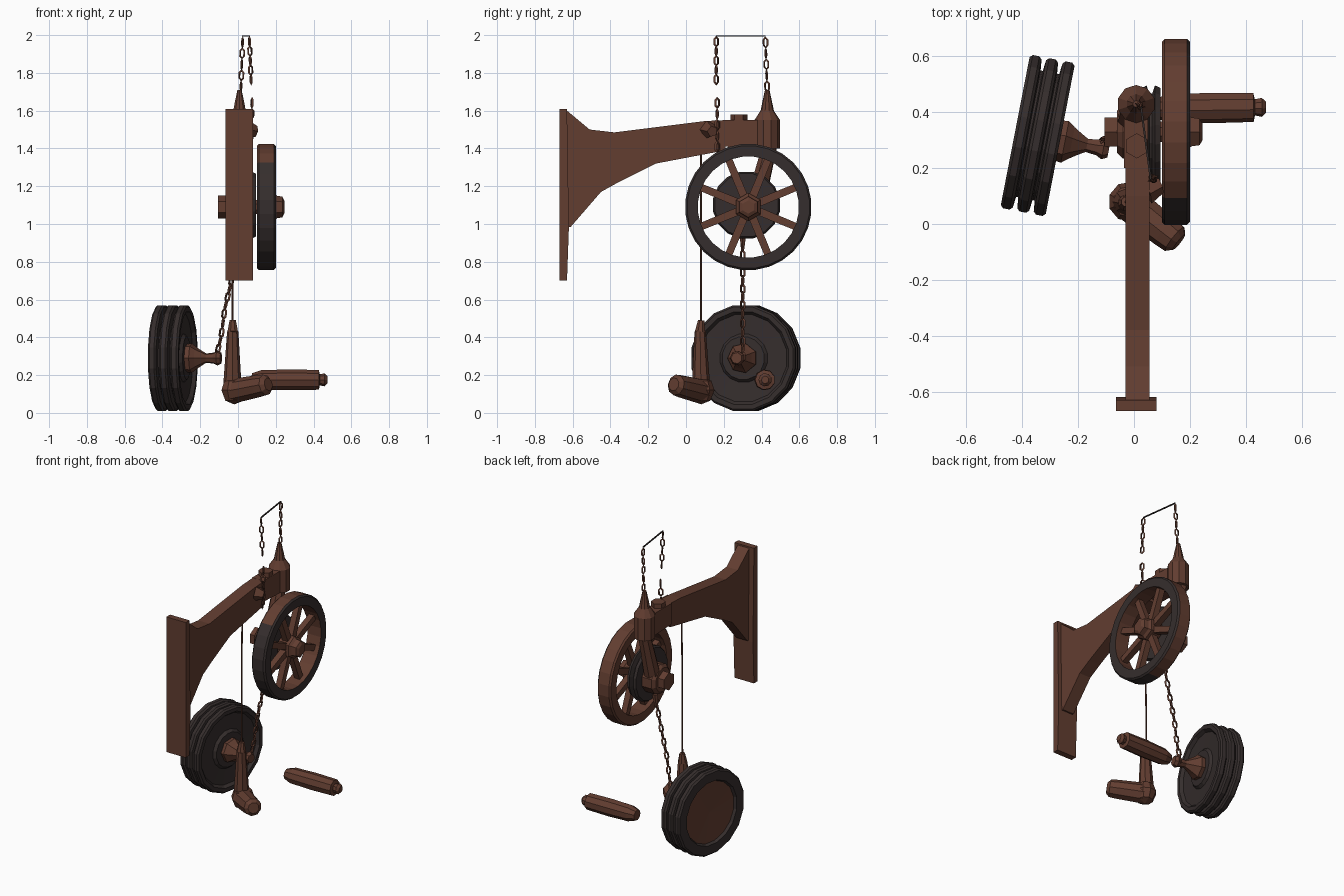
import bpy, bmesh, math
from mathutils import Vector, Matrix

if "Cube" in bpy.data.objects:
    bpy.data.objects.remove(bpy.data.objects["Cube"])


def material(name, rgb):
    m = bpy.data.materials.new(name)
    m.diffuse_color = (*rgb, 1)
    m.use_nodes = True
    m.node_tree.nodes["Principled BSDF"].inputs["Base Color"].default_value = m.diffuse_color
    return m


BROWN = material("rust brown", (0.122, 0.047, 0.030))
DARK = material("dark iron", (0.036, 0.027, 0.026))


def finish(name, bm, mats):
    bmesh.ops.recalc_face_normals(bm, faces=bm.faces)
    me = bpy.data.meshes.new(name)
    bm.to_mesh(me)
    bm.free()
    for m in mats:
        me.materials.append(m)
    ob = bpy.data.objects.new(name, me)
    bpy.context.collection.objects.link(ob)
    return ob


def lathe(name, profile, origin, axis, n=12, mats=(BROWN,), closed=False, rule=None, turn=0.5):
    """Spin (distance along axis, radius) points around an axis."""
    bm = bmesh.new()
    rot = Vector(axis).to_track_quat('Z', 'Y').to_matrix().to_4x4()
    mat = Matrix.Translation(origin) @ rot
    rings = []
    for a, r in profile:
        if r < 1e-5:
            rings.append([bm.verts.new(mat @ Vector((0, 0, a)))] * n)
        else:
            rings.append([bm.verts.new(mat @ Vector((r * math.cos(t), r * math.sin(t), a)))
                          for t in ((i + turn) * math.tau / n for i in range(n))])
    pairs = [(k, k + 1) for k in range(len(rings) - 1)]
    if closed:
        pairs.append((len(rings) - 1, 0))
    for k, l in pairs:
        for i in range(n):
            j = (i + 1) % n
            vs = list(dict.fromkeys([rings[k][i], rings[k][j], rings[l][j], rings[l][i]]))
            if len(vs) > 2:
                f = bm.faces.new(vs)
                if rule:
                    f.material_index = rule(k, f.calc_center_median())
    return finish(name, bm, mats)


def rod(name, p, q, r1, r2=None, n=8, mat=BROWN):
    p, q = Vector(p), Vector(q)
    d = (q - p).length
    r2 = r1 if r2 is None else r2
    return lathe(name, [(0, 0), (0, r1), (d, r2), (d, 0)], p, q - p, n, (mat,))


def slab(name, outline, x0, x1):
    """Extrude a y-z outline from x0 to x1."""
    bm = bmesh.new()
    a = [bm.verts.new((x0, y, z)) for y, z in outline]
    b = [bm.verts.new((x1, y, z)) for y, z in outline]
    bm.faces.new(a)
    bm.faces.new(b)
    for i in range(len(a)):
        j = (i + 1) % len(a)
        bm.faces.new((a[i], a[j], b[j], b[i]))
    return finish(name, bm, (BROWN,))


def chain(name, points, pitch, half_len, half_wid, wire):
    """Alternating low-poly links along a polyline."""
    count = 0
    for p, q in zip(points, points[1:]):
        p, q = Vector(p), Vector(q)
        steps = max(1, round((q - p).length / pitch))
        rot = (q - p).to_track_quat('Z', 'Y').to_matrix().to_4x4()
        for s in range(steps):
            m = (Matrix.Translation(p.lerp(q, (s + 0.5) / steps)) @ rot
                 @ Matrix.Rotation(0.5 + count % 2 * math.pi / 2, 4, 'Z'))
            bm = bmesh.new()
            ring = []
            for i in range(6):
                c, sn = math.cos(i * math.tau / 6), math.sin(i * math.tau / 6)
                ring.append([bm.verts.new(m @ Vector((
                    (half_wid + wire * math.cos(t)) * sn, wire * math.sin(t),
                    (half_len + wire * math.cos(t)) * c))) for t in (0, 2.094, 4.189)])
            for i in range(6):
                for k in range(3):
                    j, l = (i + 1) % 6, (k + 1) % 3
                    bm.faces.new((ring[i][k], ring[j][k], ring[j][l], ring[i][l]))
            finish(f"{name}_{count}", bm, (BROWN,))
            count += 1


# Wall plate and curved bracket
slab("wall_plate", [(-0.67, 0.70), (-0.63, 0.70), (-0.62, 0.98), (-0.63, 1.61), (-0.67, 1.61)],
     -0.065, 0.08)
slab("bracket_arm", [(-0.63, 1.60), (-0.51, 1.50), (-0.38, 1.485), (0.10, 1.545), (0.21, 1.55),
                     (0.21, 1.39), (0.05, 1.36), (-0.16, 1.32), (-0.36, 1.22), (-0.45, 1.17),
                     (-0.61, 0.985), (-0.63, 0.985)], -0.03, 0.055)
slab("bracket_head", [(0.20, 1.41), (0.42, 1.40), (0.42, 1.55), (0.20, 1.55)], -0.035, 0.05)
rod("head_nut", (0.01, 0.28, 1.54), (0.01, 0.28, 1.58), 0.045, n=6)

# Pointed cap and fork carrying the upper axle
lathe("swivel_cap", [(0, 0), (0, 0.068), (0.15, 0.068), (0.20, 0.035), (0.24, 0.027),
                     (0.31, 0.012), (0.31, 0)], (0.008, 0.43, 1.40), (0, 0, 1), 10)
rod("fork_arm", (0.0, 0.445, 1.42), (-0.01, 0.36, 1.08), 0.04, 0.055, 8)
HUB = Vector((0, 0.33, 1.09))
lathe("fork_hub", [(-0.06, 0), (-0.06, 0.08), (-0.04, 0.10), (0.05, 0.10), (0.05, 0)],
      HUB, (1, 0, 0), 10)
rod("axle_nut_left", HUB + Vector((-0.105, 0, 0)), HUB + Vector((-0.05, 0, 0)), 0.06, n=6)
rod("axle", HUB + Vector((-0.05, 0, 0)), HUB + Vector((0.2, 0, 0)), 0.04)
lathe("chain_pulley", [(0.03, 0), (0.03, 0.17), (0.045, 0.18), (0.055, 0.15), (0.065, 0.15),
                       (0.075, 0.18), (0.095, 0.17), (0.095, 0)], HUB + Vector((0, -0.01, 0.01)),
      (1, 0, 0), 16, (DARK,))

# Spoked upper wheel


def rim_colour(k, c):
    if k in (3, 4):
        return 1
    angle = math.degrees(math.atan2(c.z - HUB.z, c.y - HUB.y)) % 360
    return 1 if k in (1, 2) and 131 < angle < 275 else 0


W = HUB + Vector((0.15, 0, 0))
lathe("spoked_wheel_rim", [(-0.05, 0.268), (-0.05, 0.325), (-0.04, 0.335), (0.04, 0.335),
                           (0.05, 0.325), (0.05, 0.268)], W, (1, 0, 0), 28, (BROWN, DARK),
      True, rim_colour)
for i in range(8):
    t = (i + 0.5) * math.tau / 8
    d = Vector((0, math.cos(t), math.sin(t)))
    rod(f"wheel_spoke_{i}", W + d * 0.05, W + d * 0.275, 0.03, 0.027, 4)
lathe("wheel_hub_nut", [(-0.04, 0), (-0.04, 0.075), (0.04, 0.075), (0.055, 0.06), (0.085, 0.055),
                        (0.095, 0.035), (0.095, 0)], W, (1, 0, 0), 6)

# Upper chain loop with its guide
chain("front_chain", [(0.065, 0.165, 1.38), (0.075, 0.165, 1.67)], 0.055, 0.026, 0.012, 0.007)
chain("front_chain_top", [(0.07, 0.16, 1.74), (0.06, 0.16, 1.99)], 0.055, 0.026, 0.012, 0.006)
chain("rear_chain", [(0.015, 0.43, 1.70), (0.025, 0.42, 1.99)], 0.055, 0.026, 0.012, 0.006)
rod("chain_bridge", (0.06, 0.16, 1.995), (0.025, 0.42, 1.995), 0.005, n=4, mat=DARK)
rod("chain_guide", (0.045, 0.12, 1.50), (0.095, 0.14, 1.49), 0.05, 0.03, 5)

# Lower chain
chain("lower_chain", [(0.02, 0.30, 0.95), (-0.03, 0.30, 0.72), (-0.07, 0.30, 0.55),
                      (-0.09, 0.30, 0.40), (-0.12, 0.30, 0.28)], 0.045, 0.027, 0.012, 0.007)
rod("lower_chain_hook", (0.02, 0.30, 0.96), (0.01, 0.30, 0.88), 0.02, 0.012, 6)

# Three-disc hanging weight, turned slightly about the vertical
C = Vector((-0.345, 0.317, 0.29))
AX = Vector((math.cos(math.radians(11)), -math.sin(math.radians(11)), 0))
prof = [(-0.06, 0), (-0.065, 0.205), (-0.082, 0.215)]
for a in (-0.060, 0.0, 0.060):
    prof += [(a - 0.022, 0.275), (a - 0.012, 0.285), (a + 0.012, 0.285), (a + 0.022, 0.275)]
    if a < 0.05:
        prof += [(a + 0.026, 0.235), (a + 0.034, 0.235)]
prof += [(0.082, 0.25), (0.062, 0.235), (0.058, 0.13), (0.075, 0.115), (0.075, 0)]
lathe("stacked_disc_weight", prof, C, AX, 16, (BROWN, DARK), rule=lambda k, c: 0 if k == 0 else 1)
lathe("weight_hub", [(0.06, 0), (0.06, 0.075), (0.10, 0.08), (0.125, 0.06), (0.155, 0.04),
                     (0.18, 0.025), (0.22, 0.03), (0.24, 0.04), (0.26, 0.03), (0.26, 0)],
      C, AX, 7)

# Pull cord and its bent hand grip
rod("pull_cord", (-0.03, 0.08, 0.46), (-0.025, 0.08, 1.42), 0.005, n=5)
rod("grip_shaft_tip", (-0.028, 0.075, 0.43), (-0.028, 0.08, 0.49), 0.03, 0.018)
rod("grip_shaft", (-0.03, 0.08, 0.12), (-0.028, 0.075, 0.43), 0.05, 0.03)
lathe("grip_elbow", [(-0.075, 0), (-0.055, 0.05), (0, 0.072), (0.05, 0.055), (0.07, 0)],
      (-0.02, 0.08, 0.12), (0, 0, 1), 9)
G0, G1 = Vector((-0.02, 0.08, 0.115)), Vector((0.155, -0.06, 0.15))
lathe("grip_handle", [(0, 0), (0, 0.066), (0.17, 0.06), (0.215, 0.056), (0.235, 0.035),
                      (0.235, 0)], G0, G1 - G0, 9)

# Separate loose handle
lathe("loose_handle", [(0, 0), (0, 0.035), (0.05, 0.052), (0.20, 0.056), (0.355, 0.053),
                       (0.36, 0.03), (0.385, 0.035), (0.40, 0.02), (0.40, 0)],
      (0.073, 0.415, 0.175), (1, 0.01, 0), 9)
